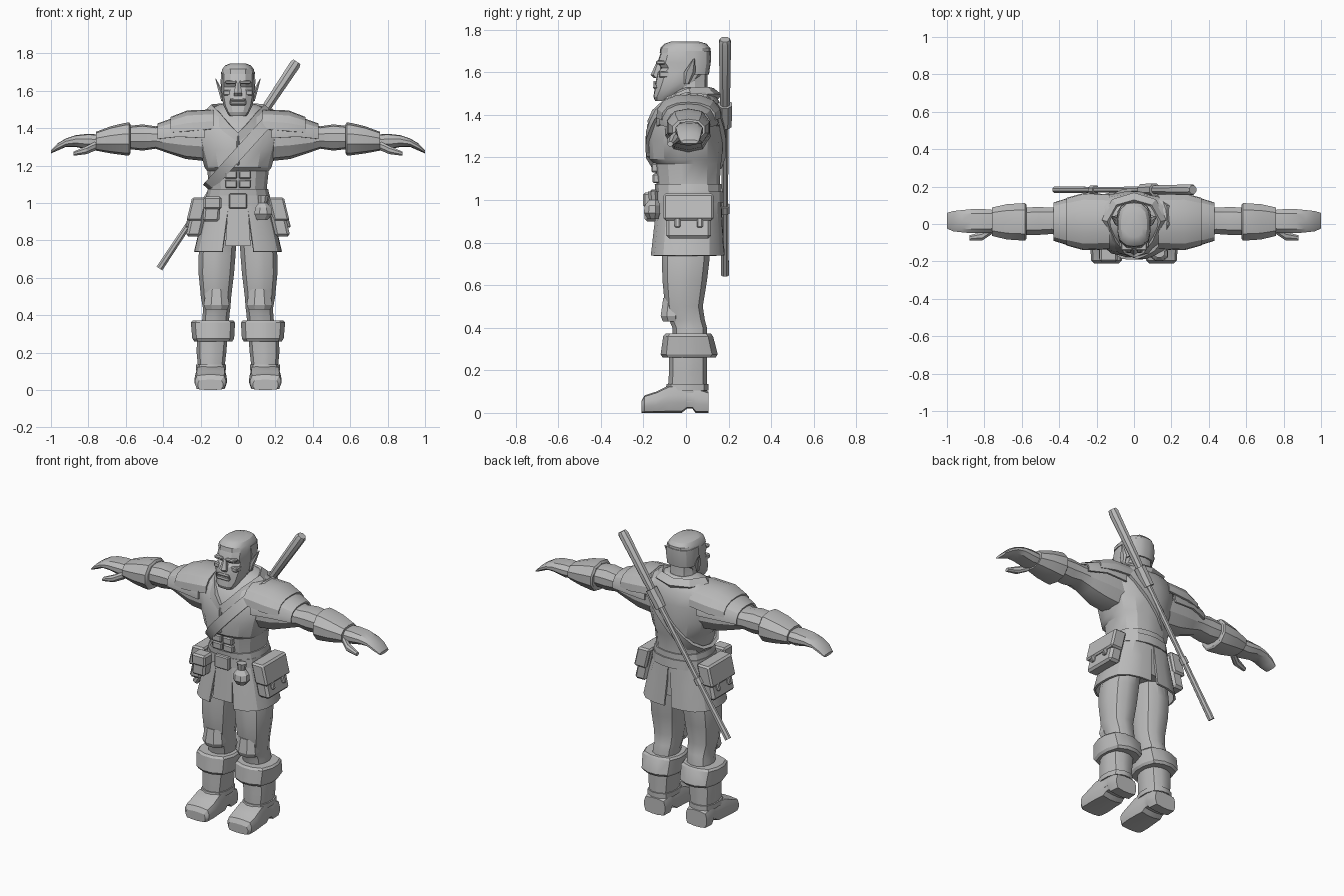
import bpy, bmesh, math
from mathutils import Vector, Matrix
from mathutils.bvhtree import BVHTree

default_cube = bpy.data.objects.get("Cube")
if default_cube:
    bpy.data.objects.remove(default_cube, do_unlink=True)

grey = bpy.data.materials.new("plain grey")
grey.use_nodes = True
grey.diffuse_color = (.5, .5, .5, 1)
grey.node_tree.nodes["Principled BSDF"].inputs["Base Color"].default_value = grey.diffuse_color


def finish(name, bm, mirror=False, bevel=0):
    """Turn a bmesh into an object, with an optional mirrored twin."""
    if bevel:
        bmesh.ops.bevel(bm, geom=bm.edges[:], offset=bevel, segments=1, affect='EDGES')
    bmesh.ops.recalc_face_normals(bm, faces=bm.faces[:])
    sides = (("left_", False), ("right_", True)) if mirror else (("", False),)
    for prefix, flip in sides:
        if flip:
            bmesh.ops.scale(bm, vec=(-1, 1, 1), verts=bm.verts[:])
            bmesh.ops.reverse_faces(bm, faces=bm.faces[:])
        mesh = bpy.data.meshes.new(prefix + name)
        bm.to_mesh(mesh)
        mesh.materials.append(grey)
        mesh.shade_smooth()
        mesh.set_sharp_from_angle(angle=math.radians(28))
        obj = bpy.data.objects.new(prefix + name, mesh)
        bpy.context.collection.objects.link(obj)
    bm.free()
    return obj


def loft(name, axis, rings, sides=12, power=2.5, arc=None, taper=0, thick=.012,
         mirror=False, bevel=0, matrix=None):
    """Skin rings given as (position, u low, u high, v low, v high).
    With an arc in degrees the result is an open shell with a thickness."""
    bm = bmesh.new()
    rows = []
    for index, (t, u_low, u_high, v_low, v_high) in enumerate(rings):
        row = []
        for k in range(sides):
            if arc:
                start, end = arc[0] + taper * index, arc[1] - taper * index
                angle = math.radians(start + (end - start) * k / (sides - 1))
            else:
                angle = math.tau * (k + .5) / sides
            c, s = math.cos(angle), math.sin(angle)
            reach = (abs(c) ** power + abs(s) ** power) ** (-1 / power) / 2
            u = (u_low + u_high) / 2 + c * reach * (u_high - u_low)
            v = (v_low + v_high) / 2 + s * reach * (v_high - v_low)
            place = {'x': (t, u, v), 'y': (u, t, v), 'z': (u, v, t)}[axis]
            row.append(bm.verts.new(place))
        rows.append(row)
    for low, high in zip(rows, rows[1:]):
        for k in range(sides - 1 if arc else sides):
            n = (k + 1) % sides
            bm.faces.new((low[k], low[n], high[n], high[k]))
    if arc:
        bmesh.ops.recalc_face_normals(bm, faces=bm.faces[:])
        bmesh.ops.solidify(bm, geom=bm.faces[:], thickness=thick)
    else:
        bm.faces.new(rows[0])
        bm.faces.new(rows[-1])
    if matrix:
        bm.transform(matrix)
    return finish(name, bm, mirror, bevel)


def box(name, x, y, z, lean=0, mirror=False, bevel=.006):
    """Bevelled box from ranges; lean pushes the bottom outwards in x."""
    bottom = (z[0], x[0] + lean, x[1] + lean, *y)
    return loft(name, 'z', [bottom, (z[1], *x, *y)], sides=4, power=40,
                mirror=mirror, bevel=bevel)


def band(name, points, centre, width, thick):
    """Closed flat strip following points, facing away from the centre."""
    bm = bmesh.new()
    rows = []
    for k, p in enumerate(points):
        along = (points[(k + 1) % len(points)] - points[k - 1]).normalized()
        out = p - centre
        out = (out - along * out.dot(along)).normalized()
        across = along.cross(out) * width / 2
        rows.append([bm.verts.new(p + across * a + out * thick * b)
                     for a, b in ((-1, -1), (1, -1), (1, 1), (-1, 1))])
    for k, row in enumerate(rows):
        after = rows[(k + 1) % len(rows)]
        for j in range(4):
            n = (j + 1) % 4
            bm.faces.new((row[j], row[n], after[n], after[j]))
    return finish(name, bm)


# Torso with a chest overhanging the belly
torso = loft("torso", 'z', [
    (.98, -.16, .16, -.13, .16), (1.08, -.155, .155, -.14, .16),
    (1.17, -.165, .165, -.15, .165), (1.19, -.18, .18, -.172, .17),
    (1.28, -.205, .205, -.178, .175), (1.38, -.23, .23, -.16, .175),
    (1.46, -.22, .22, -.115, .16), (1.51, -.14, .14, -.05, .125),
    (1.53, -.09, .09, -.02, .1)], sides=16)
loft("waist_wrap", 'z', [(1.04, -.17, .17, -.145, .168), (1.075, -.162, .162, -.148, .168)], sides=16)
for row in range(2):
    z = 1.08 + .05 * row
    box("belly_plate", (.004, .07), (-.157 - .006 * row, -.12), (z, z + .044), mirror=True)
box("chest_lacing", (-.008, .008), (-.183, -.14), (1.2, 1.36))

# Diagonal strap laid on the torso surface
tree = BVHTree.FromObject(torso, bpy.context.evaluated_depsgraph_get())
middle, slope = Vector((0, 0, 1.26)), Vector((.67, 0, .74))
strap = []
for k in range(20):
    angle = math.tau * k / 20
    ray = slope * math.cos(angle) + Vector((0, math.sin(angle), 0))
    hit = tree.ray_cast(middle + ray, -ray)[0]
    if hit:
        strap.append(hit + ray * .005)
band("chest_strap", strap, middle, .06, .01)

# V-shaped collar
half = [(.06, -.145, 1.4), (.11, -.08, 1.46), (.15, .02, 1.5), (.1, .11, 1.505)]
collar = [(0, -.165, 1.35), *half, (0, .14, 1.5), *[(-x, y, z) for x, y, z in reversed(half)]]
band("collar", [Vector(p) for p in collar], Vector((0, .03, 1.36)), .05, .014)

# Neck and head
loft("neck", 'z', [(1.44, -.1, .1, -.07, .12), (1.53, -.075, .075, -.07, .1),
                   (1.62, -.075, .075, -.06, .1)], sides=10)
loft("head", 'z', [
    (1.465, -.045, .045, -.145, -.08), (1.485, -.06, .06, -.153, -.05),
    (1.52, -.078, .078, -.148, .02), (1.56, -.086, .086, -.142, .07),
    (1.6, -.088, .088, -.134, .1), (1.62, -.088, .088, -.116, .105),
    (1.645, -.088, .088, -.135, .108), (1.69, -.086, .086, -.12, .108),
    (1.73, -.07, .07, -.1, .09)], sides=14, power=2.8)
loft("hair", 'z', [(1.69, -.09, .09, -.124, .114), (1.715, -.085, .085, -.12, .114),
                   (1.735, -.07, .07, -.1, .095), (1.745, -.045, .045, -.07, .06)], sides=14, power=2.8)
loft("back_hair", 'z', [(1.59, -.09, .09, -.09, .108), (1.65, -.093, .093, -.09, .117),
                        (1.7, -.09, .09, -.1, .117)], sides=12, power=2.8, arc=(-5, 185))
loft("nose", 'z', [(1.573, -.022, .022, -.15, -.11), (1.588, -.024, .024, -.166, -.11),
                   (1.645, -.012, .012, -.14, -.11)], sides=6)
box("brow", (.008, .07), (-.142, -.09), (1.636, 1.656), mirror=True)
box("cheek", (.04, .08), (-.128, -.06), (1.575, 1.605), mirror=True)
box("lower_lip", (-.045, .045), (-.156, -.1), (1.522, 1.535))
box("upper_lip", (-.04, .04), (-.152, -.1), (1.543, 1.558))
loft("tusk", 'z', [(1.53, .035, .047, -.153, -.135), (1.56, .04, .043, -.153, -.148)],
     sides=5, mirror=True)
loft("ear", 'z', [(1.545, .078, .09, -.01, .015), (1.6, .08, .106, -.01, .045),
                  (1.665, .118, .122, .035, .042)], sides=6, mirror=True)

# Arms, shoulder cloth, bracers and hands
loft("arm", 'x', [
    (.14, -.1, .12, 1.22, 1.45), (.28, -.095, .115, 1.235, 1.45),
    (.37, -.07, .1, 1.265, 1.425), (.44, -.055, .09, 1.29, 1.41),
    (.51, -.06, .092, 1.28, 1.42), (.6, -.06, .09, 1.29, 1.41)], sides=10, mirror=True)
loft("lower_shoulder_cloth", 'x', [
    (.18, -.14, .155, 1.25, 1.475), (.32, -.125, .15, 1.27, 1.465),
    (.43, -.09, .115, 1.28, 1.425)], sides=9, arc=(-8, 188), mirror=True)
loft("upper_shoulder_cloth", 'x', [
    (.13, -.135, .16, 1.3, 1.5), (.27, -.14, .165, 1.28, 1.495),
    (.36, -.115, .14, 1.3, 1.46)], sides=9, arc=(-2, 182), mirror=True)
loft("bracer", 'x', [
    (.575, -.08, .105, 1.265, 1.42), (.582, -.092, .114, 1.255, 1.43),
    (.605, -.09, .113, 1.255, 1.428), (.68, -.085, .108, 1.265, 1.41),
    (.76, -.065, .09, 1.28, 1.38)], sides=10, mirror=True)
loft("hand", 'x', [
    (.74, -.045, .075, 1.29, 1.365), (.8, -.05, .08, 1.285, 1.37),
    (.87, -.05, .08, 1.3, 1.362), (.92, -.045, .075, 1.3, 1.345),
    (.965, -.04, .07, 1.28, 1.318), (1, -.025, .06, 1.265, 1.282)], sides=10, power=3, mirror=True)
loft("thumb", 'x', [(.76, -.055, -.01, 1.28, 1.33), (.81, -.088, -.04, 1.26, 1.305),
                    (.88, -.088, -.06, 1.252, 1.275)], sides=8, mirror=True)

# Split skirt, belt and buckle
top = (1.02, -.16, .16, -.135, .165)
loft("skirt_lining", 'z', [(.8, -.2, .2, -.14, .16), top], sides=16)
loft("side_skirt", 'z', [top, (.89, -.2, .2, -.15, .172), (.74, -.235, .235, -.168, .182)],
     sides=10, power=3, arc=(-74, 88), taper=2, mirror=True)
loft("front_skirt", 'z', [top, (.77, -.21, .21, -.158, .18)], sides=4, power=3, arc=(-108, -72))
loft("belt", 'z', [(.985, -.178, .178, -.15, .178), (1.04, -.172, .172, -.148, .176)], sides=16)
box("buckle", (-.05, .05), (-.168, -.13), (.97, 1.05))

# Hip bags with flaps and clasps
box("hip_bag", (.155, .235), (-.095, .12), (.82, 1.02), lean=.045, mirror=True, bevel=.014)
box("hip_bag_flap", (.16, .246), (-.108, .132), (.905, 1.03), lean=.03, mirror=True, bevel=.01)
for y in (-.04, .065):
    box("hip_bag_clasp", (.23, .264), (y - .014, y + .014), (.87, .94), lean=.02, mirror=True)

# Belt pouches
box("belt_pouch", (-.18, -.09), (-.195, -.12), (.9, 1.02), lean=-.01, bevel=.012)
box("belt_pouch_flap", (-.184, -.088), (-.203, -.12), (.965, 1.035), bevel=.01)
loft("belt_flask", 'z', [(.91, .1, .16, -.18, -.13), (.94, .085, .185, -.2, -.12),
                         (.975, .09, .18, -.195, -.12), (1, .11, .155, -.175, -.13),
                         (1.04, .105, .165, -.18, -.13)], sides=8)

# Legs, boots and feet
loft("leg", 'z', [
    (.3, .05, .2, -.06, .1), (.4, .045, .19, -.065, .1), (.435, .04, .188, -.08, .09),
    (.5, .035, .2, -.1, .08), (.62, .02, .212, -.112, .1), (.72, .012, .212, -.115, .112),
    (.84, .005, .19, -.11, .12)], sides=12, mirror=True)
loft("knee_patch", 'z', [(.43, .055, .175, -.11, -.02), (.455, .045, .185, -.12, -.02),
                         (.54, .06, .17, -.108, -.02)], sides=8, power=3, mirror=True)
loft("boot_cuff", 'z', [(.26, .03, .235, -.11, .14), (.275, .02, .245, -.12, .15),
                        (.36, .015, .253, -.108, .128), (.372, .025, .243, -.098, .118)],
     sides=12, power=3, mirror=True)
loft("boot_shaft", 'z', [(.05, .07, .22, -.08, .1), (.13, .07, .215, -.085, .1),
                         (.2, .062, .222, -.08, .1), (.28, .055, .22, -.08, .1)],
     sides=12, power=2.8, mirror=True)
loft("boot_strap", 'z', [(.105, .063, .224, -.098, .107), (.135, .063, .224, -.092, .107)],
     sides=12, power=2.8, mirror=True)
loft("foot", 'y', [
    (-.21, .08, .215, 0, .055), (-.195, .065, .23, 0, .082), (-.14, .06, .232, 0, .1),
    (-.08, .063, .228, 0, .13), (-.02, .066, .222, 0, .13), (.005, .068, .22, .02, .12),
    (.03, .068, .22, .02, .12), (.045, .066, .222, 0, .12), (.105, .072, .217, 0, .1)],
    sides=12, power=5, mirror=True)

# Long staff on the back with its holder and ring
foot_end, head_end = Vector((-.42, .183, .65)), Vector((.315, .183, 1.755))
direction = head_end - foot_end
aim = Matrix.Translation(foot_end) @ direction.to_track_quat('Z', 'Y').to_matrix().to_4x4()
for part, profile in {
        "staff": ((0, .02), (.45, .016), (.9, .019), (1, .026), (1.31, .031), (1.327, .024)),
        "staff_ring": ((.35, .024), (.39, .024)),
        "staff_holder": ((.84, .034), (.96, .036))}.items():
    loft(part, 'z', [(t, -r, r, -r, r) for t, r in profile], sides=8, power=2, matrix=aim)
